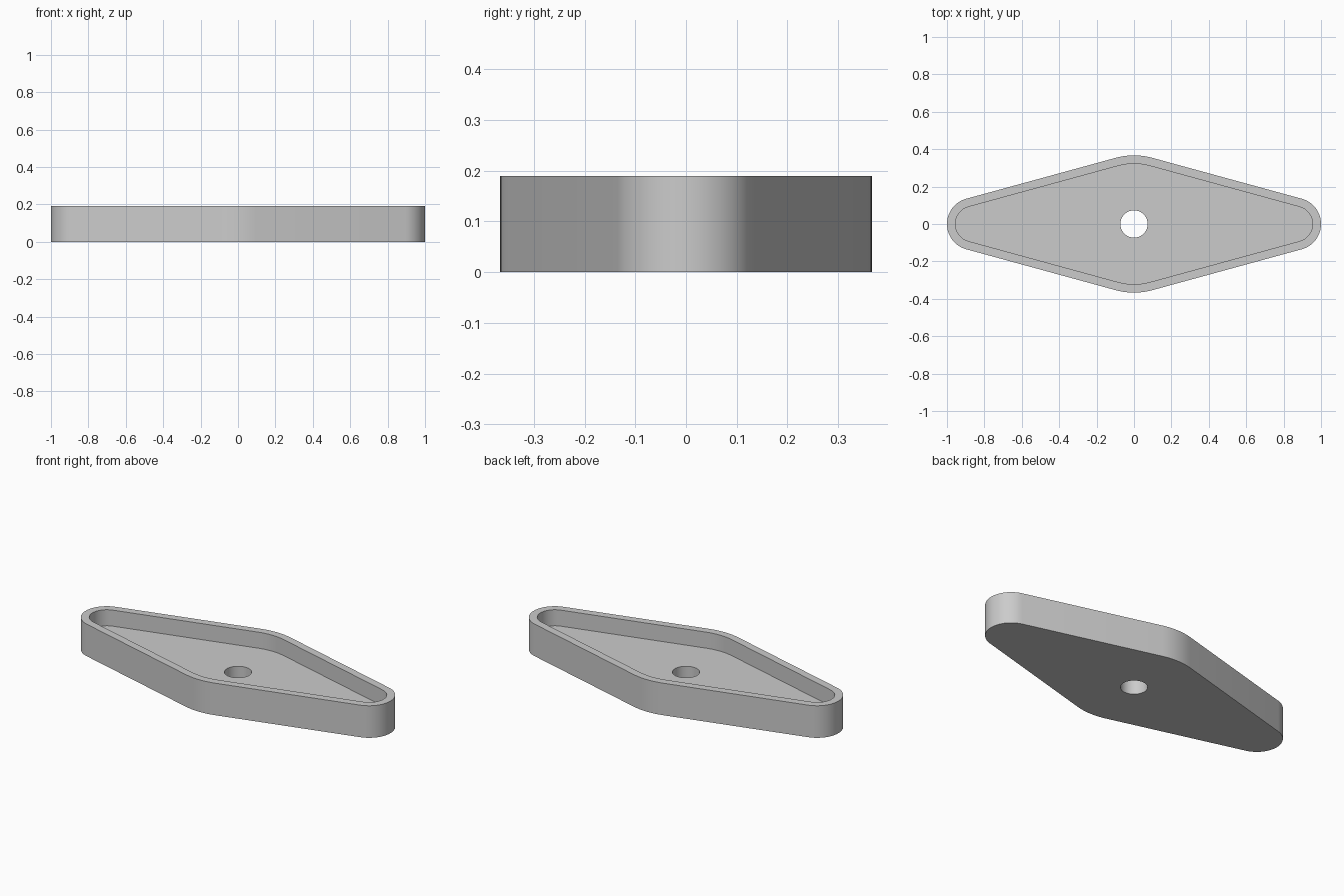
import bpy
import bmesh
from math import asin, cos, sin, pi, radians

cube = bpy.data.objects.get("Cube")
if cube:
    bpy.data.objects.remove(cube, do_unlink=True)

HEIGHT, FLOOR = 0.19, 0.095
MID_R, TIP_R = 0.367, 0.14
WALL, HOLE_R = 0.045, 0.073
TIP_X = 1 - TIP_R
TIP_STEPS, MID_STEPS = 24, 8
SLOPE = asin((MID_R - TIP_R) / TIP_X)      # lean of the straight sides


def outline(inset):
    """Rounded diamond: a large middle circle joined to two tip circles."""
    points = []
    half_tip = pi / 2 - SLOPE
    arcs = [(0, half_tip, TIP_X, TIP_R, TIP_STEPS),
            (pi / 2, SLOPE, 0, MID_R, MID_STEPS),
            (pi, half_tip, -TIP_X, TIP_R, TIP_STEPS),
            (-pi / 2, SLOPE, 0, MID_R, MID_STEPS)]
    for middle, half, cx, radius, steps in arcs:
        for i in range(steps + 1):
            a = middle + half * (2 * i / steps - 1)
            r = radius - inset
            points.append((cx + r * cos(a), r * sin(a)))
    return points


def circle(radius, count):
    start = TIP_STEPS // 2
    return [(radius * cos(2 * pi * (i - start) / count),
             radius * sin(2 * pi * (i - start) / count)) for i in range(count)]


# Tray: closed band of rings, from the hole over the wall and back
outer, inner = outline(0), outline(WALL)
n = len(outer)
hole = circle(HOLE_R, n)
section = [(hole, 0), (outer, 0), (outer, HEIGHT),
           (inner, HEIGHT), (inner, FLOOR), (hole, FLOOR)]

bm = bmesh.new()
rings = [[bm.verts.new((x, y, z)) for x, y in pts] for pts, z in section]
for k, ring in enumerate(rings):
    following = rings[(k + 1) % len(rings)]
    for i in range(n):
        j = (i + 1) % n
        bm.faces.new((ring[i], ring[j], following[j], following[i]))
bmesh.ops.recalc_face_normals(bm, faces=bm.faces)

mesh = bpy.data.meshes.new("diamond_tray")
bm.to_mesh(mesh)
bm.free()
tray = bpy.data.objects.new("diamond_tray", mesh)
bpy.context.collection.objects.link(tray)

# Plain grey
grey = bpy.data.materials.new("plain grey")
grey.use_nodes = True
colour = (0.6, 0.6, 0.6, 1)
grey.diffuse_color = colour
grey.node_tree.nodes["Principled BSDF"].inputs["Base Color"].default_value = colour
mesh.materials.append(grey)

bpy.ops.object.select_all(action="DESELECT")
tray.select_set(True)
bpy.context.view_layer.objects.active = tray
bpy.ops.object.shade_smooth_by_angle(angle=radians(30))
